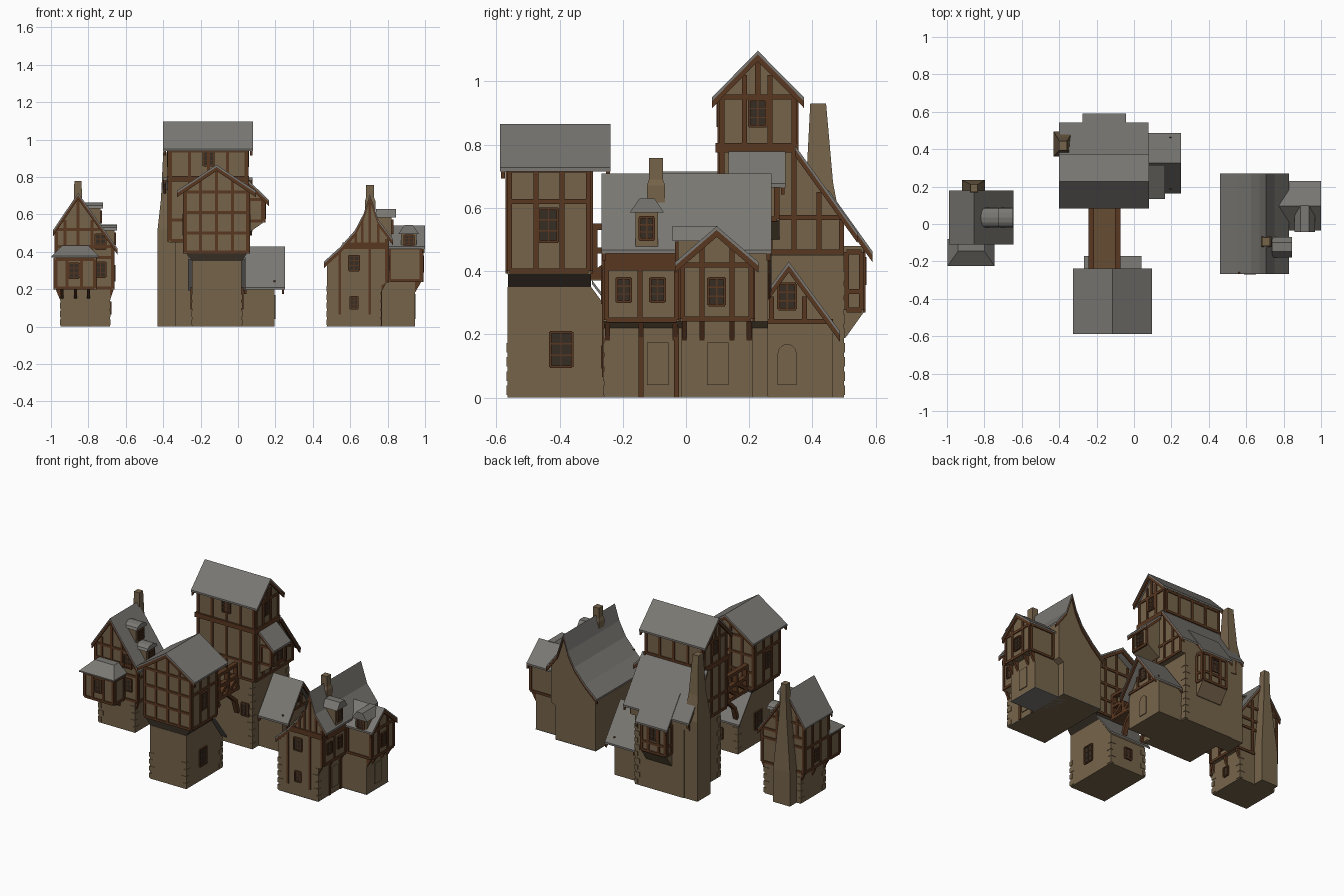
import bpy, bmesh, math

def material(name, rgb):
    m = bpy.data.materials.new(name)
    m.diffuse_color = (*rgb, 1)
    return m

STONE = material("tan wall", (0.180, 0.127, 0.070))
ROOF = material("grey slate", (0.195, 0.188, 0.172))
WOOD = material("brown timber", (0.100, 0.038, 0.015))
PLANK = material("light planks", (0.130, 0.072, 0.032))
DARK = material("dark window", (0.036, 0.026, 0.018))

# ---------- helpers ----------
def loft(name, groups, mat):
    """Each group is a list of rings, skinned and capped at both ends."""
    bm = bmesh.new()
    for rings in groups:
        rows = [[bm.verts.new(p) for p in r] for r in rings]
        n = len(rows[0])
        for a, b in zip(rows, rows[1:]):
            for i in range(n):
                bm.faces.new((a[i], a[(i + 1) % n], b[(i + 1) % n], b[i]))
        bm.faces.new(rows[0])
        bm.faces.new(rows[-1])
    bmesh.ops.recalc_face_normals(bm, faces=bm.faces)
    me = bpy.data.meshes.new(name)
    bm.to_mesh(me)
    bm.free()
    me.materials.append(mat)
    ob = bpy.data.objects.new(name, me)
    bpy.context.collection.objects.link(ob)
    return ob

def rect(x0, x1, y0, y1, z):
    return [(x0, y0, z), (x1, y0, z), (x1, y1, z), (x0, y1, z)]

def taper(name, levels, mat=STONE):
    return loft(name, [[rect(*l) for l in levels]], mat)

def box(name, x0, x1, y0, y1, z0, z1, mat=STONE):
    return taper(name, [(x0, x1, y0, y1, z0), (x0, x1, y0, y1, z1)], mat)

def prism(name, axis, pts, a, b, mat=STONE):
    ring = lambda c: [(c, u, v) if axis == 'x' else (u, c, v) for u, v in pts]
    return loft(name, [[ring(a), ring(b)]], mat)

def sheet(name, axis, pts, a, b, t, mat):
    prism(name, axis, pts + [(u, v - t) for u, v in reversed(pts)], a, b, mat)

def roof(name, axis, pts, a, b, barge=True, t=0.012):
    sheet(name, axis, pts, a, b, t, ROOF)
    if barge:
        low = [(u, v - t) for u, v in pts]
        for i, c in enumerate((a + 0.003, b - 0.015)):
            sheet(f"{name}_bargeboard_{i}", axis, low, c, c + 0.012, 0.022, WOOD)

def place(side, plane, u, v, d):
    s = 1 if side in ('back', 'right') else -1
    return (u, plane + s * d, v) if side in ('front', 'back') else (plane + s * d, u, v)

def slab(side, plane, pts, d):
    return [[place(side, plane, u, v, e) for u, v in pts] for e in (-0.004, d)]

def timber(name, side, plane, segs, w=0.016, d=0.006, mat=WOOD):
    groups = []
    for u0, v0, u1, v1 in segs:
        l = math.hypot(u1 - u0, v1 - v0)
        a, b = -(v1 - v0) / l * w / 2, (u1 - u0) / l * w / 2
        groups.append(slab(side, plane, [(u0 + a, v0 + b), (u1 + a, v1 + b),
                                         (u1 - a, v1 - b), (u0 - a, v0 - b)], d))
    loft(name, groups, mat)

def grid(name, side, plane, us, vs, extra=(), w=0.016):
    segs = [(u, vs[0], u, vs[-1]) for u in us] + [(us[0], v, us[-1], v) for v in vs]
    timber(name, side, plane, segs + list(extra), w)

def window(name, side, plane, u, v, w=0.055, h=0.08):
    l, r, b, t = u - w / 2, u + w / 2, v - h / 2, v + h / 2
    loft(name + "_pane", [slab(side, plane, [(l, b), (r, b), (r, t), (l, t)], 0.004)], DARK)
    timber(name + "_frame", side, plane, [(l, b, l, t), (r, b, r, t), (l, b, r, b), (l, t, r, t)], 0.008, 0.009)
    bars = [(u, b, u, t)] + [(l, b + h * k / 3, r, b + h * k / 3) for k in (1, 2)]
    timber(name + "_bars", side, plane, bars, 0.004, 0.006)

def door(name, side, plane, u, v0, v1, w, arch=False):
    top = [(u + w / 2 * math.cos(k * math.pi / 6), v1 - w / 2 + w / 2 * math.sin(k * math.pi / 6))
           for k in range(7)] if arch else [(u + w / 2, v1), (u - w / 2, v1)]
    loft(name, [slab(side, plane, [(u - w / 2, v0), (u + w / 2, v0)] + top, 0.005)], STONE)

def brackets(name, side, plane, us, z, out=0.03, drop=0.06):
    """Small triangular supports under a jetty."""
    loft(name, [[[place(side, plane, u + e, v, d) for d, v in ((0, z), (out, z), (0, z - drop))]
                 for e in (-0.008, 0.008)] for u in us], WOOD)

def quoins(name, corners, top):
    groups = []
    for x, y, sx, sy in corners:
        for i in range(int(top / 0.045)):
            lx, ly = (0.035, 0.02) if i % 2 else (0.02, 0.035)
            z = 0.008 + i * 0.045
            xs, ys = sorted((x + sx * 0.003, x - sx * lx)), sorted((y + sy * 0.003, y - sy * ly))
            groups.append([rect(*xs, *ys, z), rect(*xs, *ys, z + 0.03)])
    loft(name, groups, STONE)

# ---------- left house ----------
box("left_base", -0.95, -0.685, -0.09, 0.165, 0, 0.2)
quoins("left_quoins", [(-0.95, -0.09, -1, -1), (-0.685, -0.09, 1, -1), (-0.685, 0.165, 1, 1), (-0.95, 0.165, -1, 1)], 0.19)
prism("left_upper", 'y', [(-0.975, 0.2), (-0.665, 0.2), (-0.665, 0.43), (-0.855, 0.695), (-0.975, 0.52)], -0.09, 0.165)
roof("left_roof", 'y', [(-0.99, 0.515), (-0.855, 0.715), (-0.645, 0.42)], -0.11, 0.18)
for s, p in (('front', -0.09), ('back', 0.165)):
    grid(f"left_{s}_timber", s, p, [-0.97, -0.78, -0.67], [0.208, 0.37, 0.43],
         [(-0.97, 0.52, -0.74, 0.52), (-0.855, 0.43, -0.855, 0.68), (-0.97, 0.43, -0.97, 0.51),
          (-0.78, 0.43, -0.78, 0.57), (-0.925, 0.43, -0.925, 0.57)])
for s, p, top in (('right', -0.665, 0.42), ('left', -0.975, 0.51)):
    grid(f"left_{s}_timber", s, p, [-0.083, 0.0, 0.08, 0.158], [0.208, 0.36, top])
    window(f"left_{s}_window", s, p, 0.04, 0.285)
brackets("left_right_brackets", 'right', -0.685, [-0.08, 0.04, 0.155], 0.2, 0.02)
brackets("left_left_brackets", 'left', -0.95, [-0.08, 0.04, 0.155], 0.2, 0.025)
window("left_front_low_window", 'front', -0.09, -0.735, 0.305)
window("left_front_high_window", 'front', -0.09, -0.735, 0.455)
window("left_base_window", 'right', -0.685, 0.04, 0.1, 0.04, 0.06)
# front bay with hipped roof
box("left_bay", -0.98, -0.76, -0.2, -0.08, 0.2, 0.375)
grid("left_bay_timber", 'front', -0.2, [-0.972, -0.915, -0.838, -0.768], [0.208, 0.36])
for s, p in (('left', -0.98), ('right', -0.76)):
    grid(f"left_bay_{s}_timber", s, p, [-0.192, -0.1], [0.208, 0.36])
window("left_bay_window", 'front', -0.2, -0.877, 0.3)
brackets("left_bay_brackets", 'front', -0.09, [-0.94, -0.87, -0.8], 0.2, 0.1, 0.05)
taper("left_bay_roof", [(-0.997, -0.745, -0.225, -0.08, 0.37), (-0.997, -0.745, -0.225, -0.08, 0.378),
                        (-0.94, -0.8, -0.145, -0.08, 0.435)], ROOF)
# stacked round dormers on the right slope
for n, x0, x1, z0, z1 in (("upper", -0.82, -0.735, 0.52, 0.632), ("lower", -0.755, -0.66, 0.42, 0.515)):
    box(f"left_{n}_dormer", x0, x1, -0.01, 0.08, z0, z1)
    arc = [(0.035 + 0.054 * math.cos(a), z1 + 0.032 * math.sin(a)) for a in [math.pi * k / 6 for k in range(7)]]
    prism(f"left_{n}_dormer_roof", 'x', arc, x0 - 0.005, x1 + 0.012, ROOF)
    window(f"left_{n}_dormer_window", 'right', x1, 0.035, z1 - 0.045, 0.05, 0.06)
taper("left_chimney", [(-0.92, -0.797, 0.15, 0.235, 0), (-0.92, -0.797, 0.15, 0.235, 0.22),
                       (-0.88, -0.83, 0.165, 0.215, 0.6), (-0.875, -0.837, 0.17, 0.21, 0.78)])

# ---------- middle: front tower ----------
prism("gate_base", 'x', [(-0.565, 0), (-0.19, 0), (-0.19, 0.2), (-0.3, 0.35), (-0.565, 0.35)], -0.245, 0.02)
quoins("gate_quoins", [(-0.245, -0.565, -1, -1), (0.02, -0.565, 1, -1), (0.02, -0.19, 1, 1), (-0.245, -0.19, -1, 1)], 0.2)
roof("gate_lean_roof", 'x', [(-0.298, 0.372), (-0.17, 0.205)], -0.268, 0.04, False)
taper("gate_jetty", [(-0.245, 0.02, -0.563, -0.3, 0.35), (-0.28, 0.05, -0.563, -0.3, 0.395)], DARK)
prism("gate_upper", 'y', [(-0.287, 0.39), (0.057, 0.39), (0.057, 0.73), (-0.115, 0.845), (-0.287, 0.73)], -0.565, -0.3)
roof("gate_roof", 'y', [(-0.325, 0.727), (-0.115, 0.866), (0.095, 0.727)], -0.588, -0.238)
for s, p in (('front', -0.565), ('back', -0.3)):
    grid(f"gate_{s}_timber", s, p, [-0.28, -0.2, -0.115, -0.03, 0.05], [0.4, 0.5, 0.61, 0.72],
         [(-0.115, 0.72, -0.115, 0.84), (-0.2, 0.72, -0.2, 0.78), (-0.03, 0.72, -0.03, 0.78)])
for s, p, q in (('left', -0.287, -0.245), ('right', 0.057, 0.02)):
    grid(f"gate_{s}_timber", s, p, [-0.558, -0.475, -0.392, -0.308], [0.4, 0.62, 0.72])
    window(f"gate_{s}_window", s, p, -0.435, 0.545, 0.06, 0.105)
    window(f"gate_{s}_base_window", s, q, -0.395, 0.152, 0.07, 0.11)
window("gate_back_window", 'back', -0.19, -0.11, 0.11, 0.05, 0.07)

# bridge between the towers
box("bridge_deck", -0.24, -0.075, -0.31, 0.13, 0.37, 0.392, PLANK)
rails = [(-0.3, z, 0.12, z) for z in (0.385, 0.465, 0.54)]
posts = [(y, 0.38, y, 0.55) for y in (-0.29, -0.19, -0.09, 0.01, 0.105)]
braces = [(y, 0.39, y + 0.1, 0.465) for y in (-0.29, -0.19, -0.09, 0.01)]
under = [(-0.2, 0.22, -0.17, 0.31), (-0.17, 0.31, -0.1, 0.375), (0.115, 0.22, 0.085, 0.31), (0.085, 0.31, 0.01, 0.375)]
for s, p in (('left', -0.217), ('right', -0.098)):
    timber(f"bridge_{s}_rail", s, p, rails + posts + braces + under, 0.02, 0.026)

# ---------- middle: back tower ----------
box("tower_base", -0.335, 0.02, 0.12, 0.5, 0, 0.46)
quoins("tower_quoins", [(-0.335, 0.12, -1, -1), (0.02, 0.12, 1, -1), (0.02, 0.5, 1, 1)], 0.44)
prism("tower_upper", 'x', [(0.105, 0.45), (0.5, 0.45), (0.5, 0.555), (0.35, 0.77), (0.35, 0.955),
                           (0.227, 1.075), (0.105, 0.955)], -0.37, 0.05)
roof("tower_roof", 'x', [(0.083, 0.95), (0.227, 1.097), (0.373, 0.95)], -0.4, 0.08)
roof("tower_back_roof", 'x', [(0.345, 0.797), (0.543, 0.522)], -0.4, 0.077)
roof("tower_back_roof_middle", 'x', [(0.45, 0.658), (0.59, 0.462)], -0.275, -0.042)
grid("tower_front_timber", 'front', 0.105, [-0.362, -0.26, -0.157, -0.055, 0.042], [0.46, 0.57, 0.79, 0.94])
timber("tower_front_band", 'front', 0.105, [(-0.38, 0.79, 0.06, 0.79)], 0.03, 0.012)
for s, p in (('left', -0.37), ('right', 0.05)):
    grid(f"tower_{s}_timber", s, p, [0.113, 0.185, 0.265, 0.342], [0.46, 0.57, 0.79, 0.95],
         [(0.227, 0.95, 0.227, 1.06), (0.185, 0.95, 0.185, 1.02), (0.265, 0.95, 0.265, 1.02),
          (0.342, 0.57, 0.49, 0.57), (0.342, 0.46, 0.5, 0.46), (0.42, 0.46, 0.42, 0.65), (0.492, 0.46, 0.492, 0.56)])
    timber(f"tower_{s}_band", s, p, [(0.105, 0.79, 0.355, 0.79)], 0.03, 0.01)
    window(f"tower_{s}_window", s, p, 0.227, 0.9, 0.055, 0.085)
window("tower_front_window", 'front', 0.105, -0.157, 0.9)
grid("tower_back_timber", 'back', 0.35, [-0.362, -0.26, -0.157, -0.055, 0.042], [0.8, 0.94])
window("tower_base_window", 'front', 0.12, -0.03, 0.25, 0.05, 0.08)
# side oriel
taper("side_oriel", [(0.0, 0.055, 0.155, 0.295, 0.5), (0.0, 0.14, 0.155, 0.295, 0.56), (0.0, 0.14, 0.155, 0.295, 0.685),
                     (0.0, 0.05, 0.155, 0.295, 0.77)])
roof("side_oriel_roof", 'y', [(0.048, 0.79), (0.166, 0.677)], 0.135, 0.315)
grid("side_oriel_timber", 'right', 0.14, [0.163, 0.287], [0.565, 0.68])
grid("side_oriel_cheek", 'front', 0.155, [0.06, 0.132], [0.565, 0.68])
window("side_oriel_window", 'right', 0.14, 0.225, 0.62)
# back oriel
taper("back_oriel", [(-0.25, -0.065, 0.49, 0.505, 0.19), (-0.25, -0.065, 0.49, 0.562, 0.27),
                     (-0.25, -0.065, 0.49, 0.562, 0.48)])
grid("back_oriel_timber", 'back', 0.562, [-0.243, -0.195, -0.12, -0.072], [0.277, 0.335, 0.46])
for s, p in (('left', -0.25), ('right', -0.065)):
    grid(f"back_oriel_{s}_timber", s, p, [0.508, 0.555], [0.277, 0.335, 0.46])
window("back_oriel_window", 'back', 0.562, -0.157, 0.4)
brackets("back_oriel_brackets", 'back', 0.5, [-0.24, -0.157, -0.075], 0.27, 0.06, 0.08)
taper("tower_chimney", [(-0.43, -0.33, 0.36, 0.495, 0), (-0.43, -0.33, 0.36, 0.495, 0.52),
                        (-0.412, -0.345, 0.38, 0.465, 0.68), (-0.4, -0.358, 0.393, 0.443, 0.93)])
# low annex
prism("annex", 'x', [(0.185, 0), (0.465, 0), (0.465, 0.21), (0.325, 0.405), (0.185, 0.21)], 0, 0.195)
roof("annex_roof", 'x', [(0.163, 0.21), (0.325, 0.43), (0.487, 0.21)], 0.03, 0.25)
timber("annex_timber", 'right', 0.195, [(0.185, 0.24, 0.465, 0.24), (0.27, 0.24, 0.27, 0.32), (0.375, 0.24, 0.375, 0.32)])
window("annex_window", 'right', 0.195, 0.32, 0.32, 0.055, 0.08)
door("annex_door", 'right', 0.195, 0.32, 0.04, 0.17, 0.06, True)

# ---------- right house ----------
slope = [(0.46, 0.348), (0.545, 0.425), (0.625, 0.515), (0.672, 0.605), (0.705, 0.708), (0.75, 0.572), (0.83, 0.467)]
prism("right_main", 'y', [(0.475, 0), (0.765, 0), (0.765, 0.22), (0.8, 0.24), (0.8, 0.49)] +
      [(u, v - 0.01) for u, v in slope[5:0:-1]] + [(0.475, 0.348)], -0.26, 0.26)
roof("right_roof", 'y', slope, -0.268, 0.27)
box("right_floor", 0.474, 0.766, -0.261, 0.261, 0, 0.004, ROOF)
timber("right_front_timber", 'front', -0.26, [(0.545, 0.065, 0.545, 0.41), (0.705, 0.065, 0.705, 0.67),
       (0.792, 0.24, 0.792, 0.47), (0.63, 0.43, 0.63, 0.5), (0.665, 0.43, 0.665, 0.57), (0.75, 0.43, 0.75, 0.55)], 0.014)
timber("right_front_band", 'front', -0.26, [(0.56, 0.432, 0.8, 0.432)], 0.035, 0.008)
window("right_front_window", 'front', -0.26, 0.62, 0.34)
window("right_front_low_window", 'front', -0.26, 0.62, 0.128, 0.042, 0.065)
grid("right_side_timber", 'right', 0.8, [-0.252, -0.145, -0.03], [0.245, 0.41, 0.46])
timber("right_side_band", 'right', 0.8, [(-0.26, 0.44, -0.02, 0.44)], 0.055)
for i, y in enumerate((-0.197, -0.09)):
    window(f"right_side_window_{i}", 'right', 0.8, y, 0.34, 0.045, 0.075)
timber("right_base_posts", 'right', 0.765, [(-0.142, 0, -0.142, 0.23), (-0.03, 0, -0.03, 0.23)])
brackets("right_side_brackets", 'right', 0.765, [-0.248, -0.142, -0.035], 0.24)
door("right_door", 'right', 0.765, -0.09, 0.04, 0.175, 0.068)
quoins("right_quoins", [(0.475, -0.26, -1, -1), (0.765, -0.26, 1, -1)], 0.24)
# cross wing
box("wing_base", 0.7, 0.945, -0.015, 0.21, 0, 0.24)
box("wing_floor", 0.7, 0.946, -0.016, 0.211, 0, 0.004, ROOF)
prism("wing_upper", 'x', [(-0.018, 0.24), (0.212, 0.24), (0.212, 0.435), (0.097, 0.527), (-0.018, 0.435)], 0.72, 0.985)
roof("wing_roof", 'x', [(-0.035, 0.428), (0.097, 0.542), (0.23, 0.428)], 0.75, 1.0)
grid("wing_gable_timber", 'right', 0.985, [-0.011, 0.05, 0.145, 0.205], [0.248, 0.42],
     [(0.05, 0.42, 0.05, 0.48), (0.145, 0.42, 0.145, 0.48)])
for s, p in (('front', -0.018), ('back', 0.212)):
    grid(f"wing_{s}_timber", s, p, [0.81, 0.978], [0.248, 0.42])
window("wing_window", 'right', 0.985, 0.097, 0.335, 0.052, 0.085)
brackets("wing_brackets", 'right', 0.945, [-0.005, 0.05, 0.145, 0.2], 0.24, 0.035)
door("wing_door", 'right', 0.945, 0.1, 0.04, 0.175, 0.068)
# dormers and chimney
box("wing_dormer", 0.872, 0.955, -0.026, 0.09, 0.42, 0.5)
prism("wing_dormer_roof", 'y', [(0.857, 0.495), (0.968, 0.495), (0.935, 0.543), (0.89, 0.543)], -0.043, 0.1, ROOF)
window("wing_dormer_window", 'front', -0.026, 0.914, 0.462, 0.05, 0.055)
box("main_dormer", 0.72, 0.822, -0.16, -0.088, 0.46, 0.592)
prism("main_dormer_roof", 'x', [(-0.178, 0.585), (-0.07, 0.585), (-0.1, 0.63), (-0.147, 0.63)], 0.738, 0.845, ROOF)
window("main_dormer_window", 'right', 0.822, -0.124, 0.535, 0.045, 0.07)
taper("right_chimney", [(0.678, 0.735, -0.124, -0.066, 0.58), (0.678, 0.735, -0.124, -0.066, 0.67),
                        (0.685, 0.728, -0.117, -0.073, 0.69), (0.685, 0.728, -0.117, -0.073, 0.757)])
